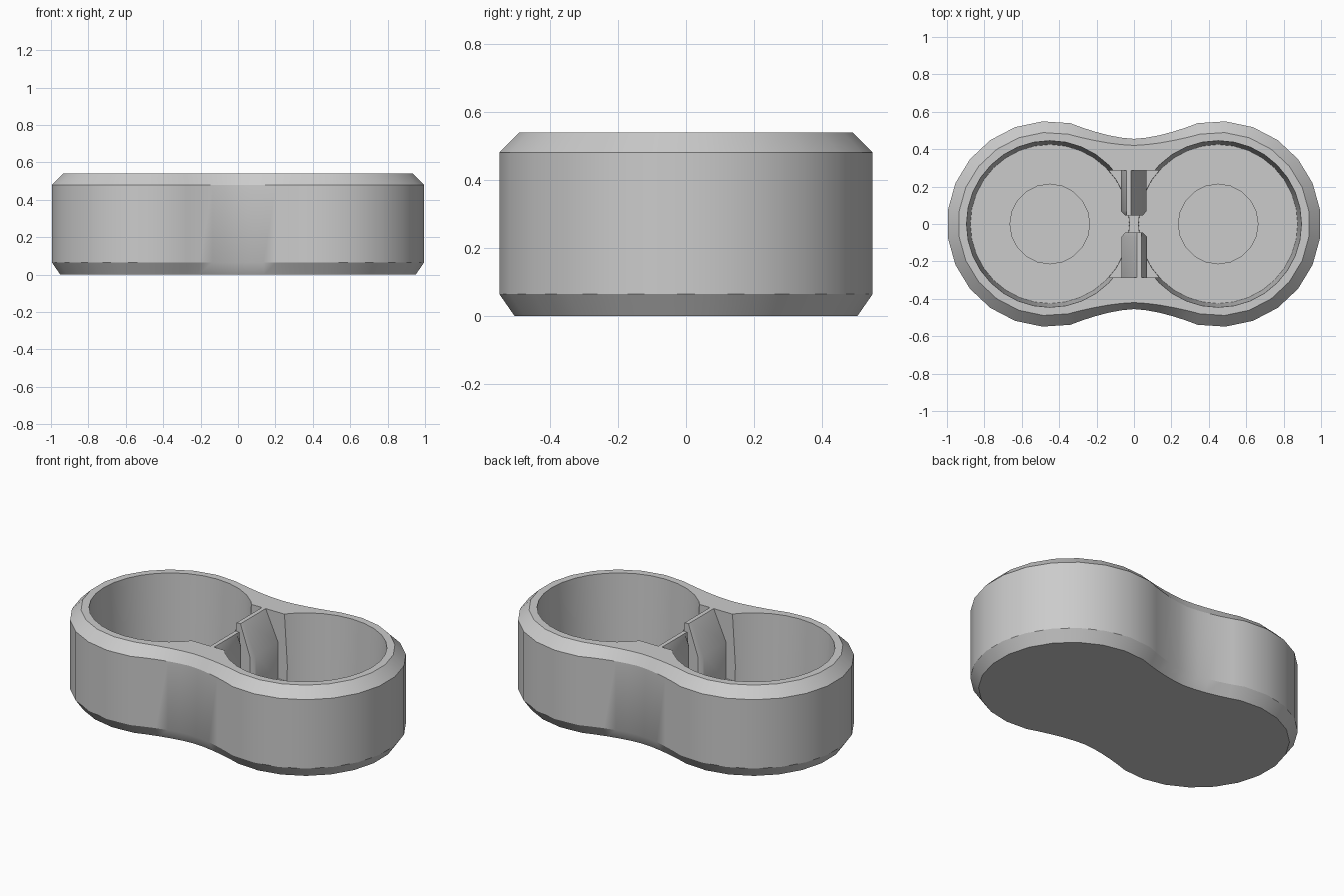
import bpy
import bmesh
from math import cos, sin, radians

if "Cube" in bpy.data.objects:
    bpy.data.objects.remove(bpy.data.objects["Cube"])

grey = bpy.data.materials.new("plain grey")
grey.use_nodes = True
grey.diffuse_color = (0.6, 0.6, 0.6, 1)
grey.node_tree.nodes["Principled BSDF"].inputs["Base Color"].default_value = (0.6, 0.6, 0.6, 1)


def loft(name, rings):
    """Skin a stack of closed rings and cap both ends."""
    bm = bmesh.new()
    loops = [[bm.verts.new(p) for p in ring] for ring in rings]
    n = len(loops[0])
    for a, b in zip(loops, loops[1:]):
        for i in range(n):
            j = (i + 1) % n
            bm.faces.new((a[i], a[j], b[j], b[i]))
    bm.faces.new(loops[0])
    bm.faces.new(loops[-1])
    bmesh.ops.recalc_face_normals(bm, faces=bm.faces)
    mesh = bpy.data.meshes.new(name)
    bm.to_mesh(mesh)
    bm.free()
    mesh.materials.append(grey)
    obj = bpy.data.objects.new(name, mesh)
    bpy.context.collection.objects.link(obj)
    return obj


def outline(r, waist, z):
    """Two round ends joined by a concave waist."""
    reach, steps = 101.5, 13
    half = []
    for i in range(steps + 1):
        a = radians(-reach + 2 * reach * i / steps)
        half.append((0.45 + r * cos(a), r * sin(a)))
    jx, jy = half[-1]
    for i in range(4, -5, -1):
        t = i / 5
        half.append((t * jx, waist + (jy - waist) * abs(t) ** 1.6))
    return [(x, y, z) for x, y in half] + [(-x, -y, z) for x, y in half]


def circle(x, r, z, n=32):
    return [(x + r * cos(radians(360 * i / n)), r * sin(radians(360 * i / n)), z) for i in range(n)]


def carve(target, cutter):
    cutter.hide_render = True
    cutter.hide_set(True)
    mod = target.modifiers.new(cutter.name, "BOOLEAN")
    mod.operation = "DIFFERENCE"
    mod.solver = "EXACT"
    mod.object = cutter
    bpy.context.view_layer.objects.active = target
    bpy.ops.object.modifier_apply(modifier=mod.name)
    bpy.data.objects.remove(cutter)


# Double-lobed body with bevelled rims
body = loft("case_body", [
    outline(0.505, 0.42, 0), outline(0.55, 0.455, 0.065),
    outline(0.55, 0.455, 0.48), outline(0.49, 0.42, 0.54)])

# Tapered round wells, each with a shallow centre recess
for side in (-1, 1):
    cx = 0.45 * side
    carve(body, loft("well_cutter", [circle(cx, 0.425, 0.12), circle(cx, 0.446, 0.55)]))
    carve(body, loft("recess_cutter", [circle(cx, 0.213, 0.11, 20), circle(cx, 0.213, 0.2, 20)]))

# Opening through the web between the wells
carve(body, loft("notch_cutter", [
    [(x, y, z) for x, y in ((-0.13, -0.285), (0.13, -0.285), (0.13, 0.285), (-0.13, 0.285))]
    for z in (0.14, 0.6)]))

# Pair of opposed ramped catches, chamfered at the free end
profile = [(-0.07, 0.13), (0.067, 0.13), (0.067, 0.36), (-0.015, 0.54), (-0.04, 0.54), (-0.07, 0.47)]


def section(y, limit):
    return [(max(-limit, min(limit, x)), y, z) for x, z in profile]


catches = []
for name, turn in (("back_catch", 0), ("front_catch", 180)):
    catch = loft(name, [section(0.29, 0.07), section(0.07, 0.07), section(0.045, 0.047)])
    catch.rotation_euler.z = radians(turn)
    catches.append(catch)

# Smooth shading with crisp edges
bpy.ops.object.select_all(action="DESELECT")
for obj in [body] + catches:
    obj.select_set(True)
bpy.context.view_layer.objects.active = body
bpy.ops.object.shade_smooth_by_angle(angle=radians(30))
